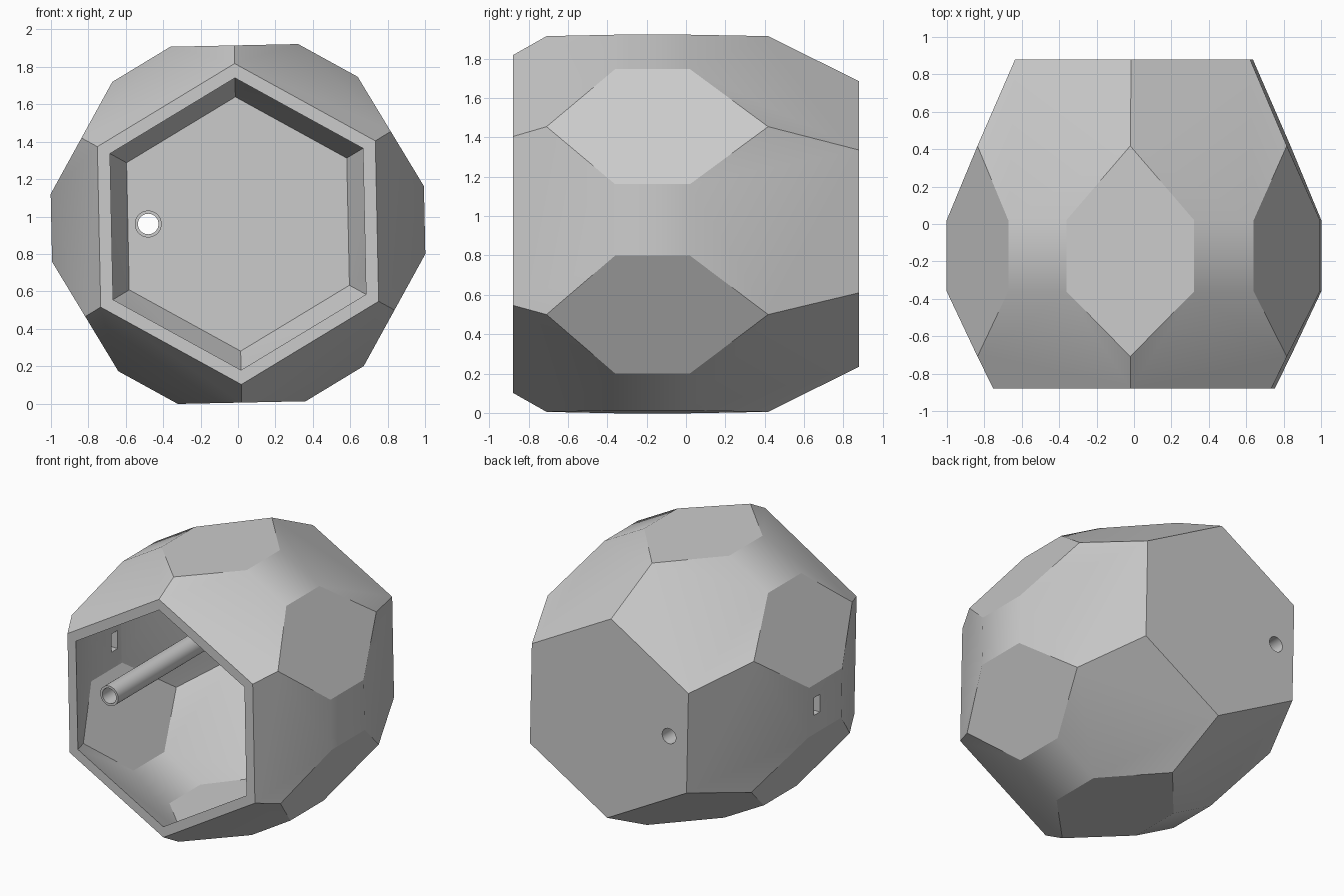
import bpy, bmesh
from math import sin, cos, radians, sqrt
from mathutils import Matrix

old = bpy.data.objects.get("Cube")
if old:
    bpy.data.objects.remove(old, do_unlink=True)

CENTRE_Z = 0.96
TWIST = radians(1.2)
WALL = 0.06
FLAT, BEVEL = 0.955, 0.998          # distances of the hexagon and square facets
FRONT, BACK = -0.88, 0.88
BORE_X, BORE_R, TUBE_R = -0.48, 0.055, 0.072

grey = bpy.data.materials.new("plain_grey")
grey.use_nodes = True
grey.diffuse_color = (0.6, 0.6, 0.6, 1)
grey.node_tree.nodes["Principled BSDF"].inputs["Base Color"].default_value = (0.6, 0.6, 0.6, 1)


def finish(name, bm):
    bmesh.ops.recalc_face_normals(bm, faces=bm.faces)
    mesh = bpy.data.meshes.new(name)
    bm.to_mesh(mesh)
    bm.free()
    mesh.materials.append(grey)
    obj = bpy.data.objects.new(name, mesh)
    bpy.context.collection.objects.link(obj)
    return obj


def polyhedron(name, inset, front_y, back_y):
    """Faceted body whose planes are all moved inward by inset."""
    flat, bevel, c = FLAT - inset, BEVEL - inset, cos(radians(30))
    half = (bevel - flat * c) * 2
    bm = bmesh.new()
    # each end: belt edge, slope of its six tapering faces, end plane
    for belt, slope, end in ((-0.36, 0.49, front_y), (0.02, -0.43, back_y)):
        shift = inset * sqrt(1 + slope * slope)

        def y_at(apothem):
            return belt + (apothem + shift - BEVEL) / slope

        rim = (BEVEL - shift + slope * (end - belt)) / c
        points = [(-half, flat, y_at(bevel)), (half, flat, y_at(bevel)),
                  (0, flat, y_at(flat * c)), (0, rim, end)]
        for k in range(6):
            a = radians(60 * k) - TWIST
            for side, out, y in points:
                bm.verts.new((out * sin(a) + side * cos(a), y,
                              CENTRE_Z + out * cos(a) - side * sin(a)))
    bmesh.ops.convex_hull(bm, input=bm.verts)
    bmesh.ops.dissolve_limit(bm, angle_limit=radians(2), verts=bm.verts, edges=bm.edges)
    return finish(name, bm)


def cut(target, cutter):
    mod = target.modifiers.new("cut", "BOOLEAN")
    mod.operation, mod.solver, mod.object = "DIFFERENCE", "EXACT", cutter
    bpy.context.view_layer.objects.active = target
    bpy.ops.object.modifier_apply(modifier=mod.name)
    bpy.data.objects.remove(cutter, do_unlink=True)


def smooth(obj, angle):
    bpy.ops.object.select_all(action="DESELECT")
    obj.select_set(True)
    bpy.context.view_layer.objects.active = obj
    bpy.ops.object.shade_smooth_by_angle(angle=radians(angle))


# Hollow faceted shell, open at the front
shell = polyhedron("faceted_shell", 0, FRONT, BACK)
cut(shell, polyhedron("cavity_cutter", WALL, FRONT - 0.05, BACK - WALL))

# Round hole through the back wall
bm = bmesh.new()
bmesh.ops.create_cone(bm, cap_ends=True, segments=32, radius1=BORE_R, radius2=BORE_R, depth=0.3,
                      matrix=Matrix.Translation((BORE_X, BACK, CENTRE_Z)) @ Matrix.Rotation(radians(90), 4, "X"))
cut(shell, finish("bore_cutter", bm))

# Small slot through the right-hand wall
bm = bmesh.new()
bmesh.ops.create_cube(bm, size=1, matrix=Matrix.Translation((-0.96, -0.075, CENTRE_Z))
                      @ Matrix.Diagonal((0.3, 0.07, 0.13, 1)))
cut(shell, finish("slot_cutter", bm))
smooth(shell, 28)

# Hollow tube running from the back wall towards the opening
bm = bmesh.new()
profile = [(TUBE_R, -0.79), (TUBE_R, BACK - WALL), (BORE_R, BACK - WALL), (BORE_R, -0.79)]
rings = []
for r, y in profile:
    rings.append([bm.verts.new((BORE_X + r * cos(radians(i * 11.25)), y,
                                CENTRE_Z + r * sin(radians(i * 11.25)))) for i in range(32)])
for j in range(4):
    a, b = rings[j], rings[(j + 1) % 4]
    for i in range(32):
        n = (i + 1) % 32
        bm.faces.new((a[i], a[n], b[n], b[i]))
smooth(finish("inner_tube", bm), 30)
